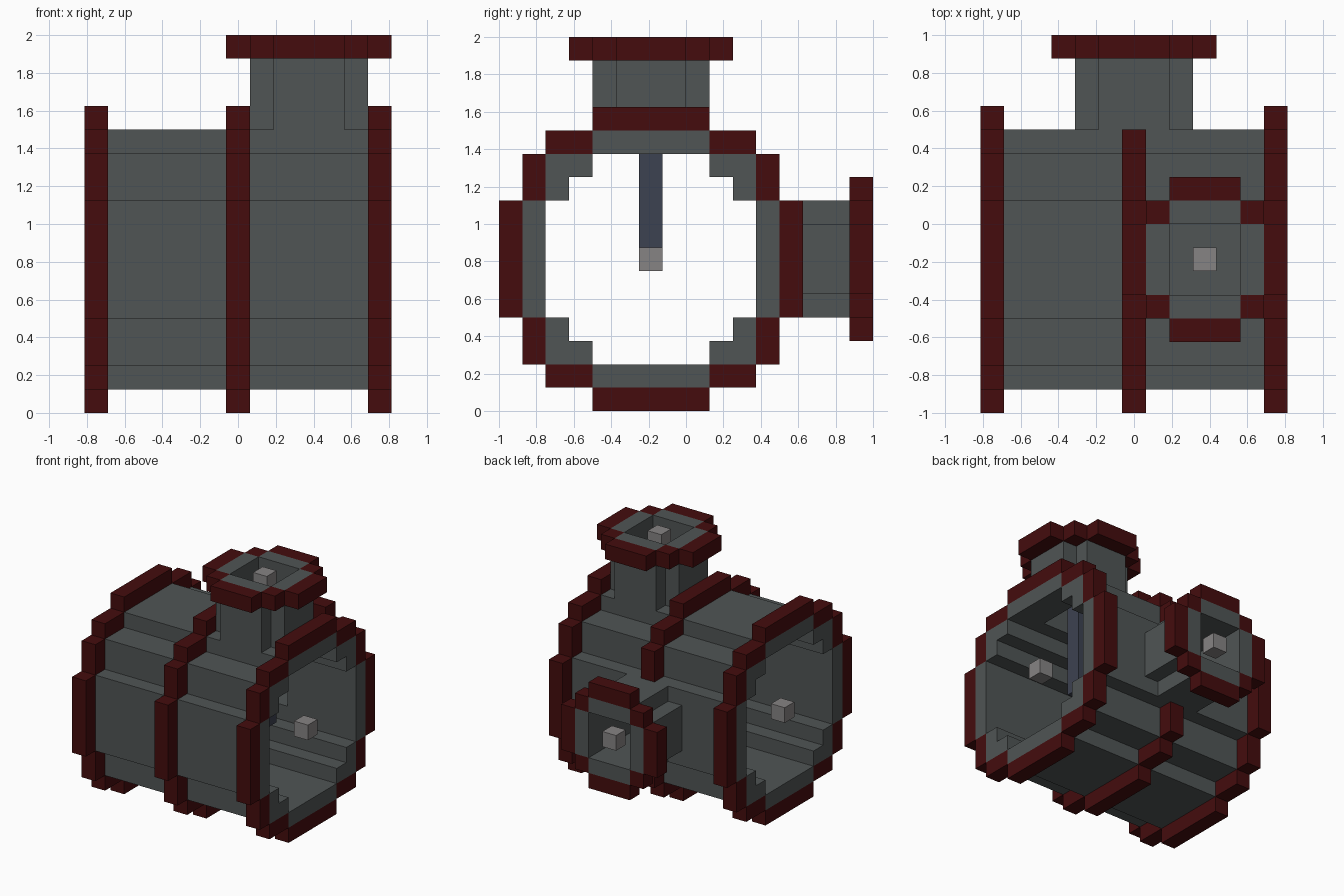
import bpy
import bmesh
from mathutils import Vector

cube = bpy.data.objects.get("Cube")
if cube:
    bpy.data.objects.remove(cube, do_unlink=True)

UNIT = 0.125
ORIGIN = Vector((-0.8125, -1.0, 0.0))
MID = 6       # centre cell of the main tube on every axis
TOP_X = 9     # centre cell of the upright pipe along x
RIM = 15      # layer of the pipe flanges


def material(name, color):
    mat = bpy.data.materials.new(name)
    mat.use_nodes = True
    mat.diffuse_color = (*color, 1)
    bsdf = mat.node_tree.nodes["Principled BSDF"]
    bsdf.inputs["Base Color"].default_value = (*color, 1)
    bsdf.inputs["Roughness"].default_value = 0.8
    return mat


iron = material("iron grey", (0.08, 0.09, 0.09))
red = material("dark red", (0.058, 0.0037, 0.004))
blue = material("slate blue", (0.046, 0.054, 0.082))
light = material("light grey", (0.24, 0.23, 0.23))


def section(radius, rule):
    """Square-grid cross-section around a centre, chosen by larger and smaller offset."""
    span = range(-radius, radius + 1)
    return {(a, b) for a in span for b in span
            if rule(max(abs(a), abs(b)), min(abs(a), abs(b)))}


# Stepped round cross-sections
tube_wall = section(5, lambda m, n: (m == 5 and n <= 2) or (m == 4 and n >= 3))
tube_band = section(6, lambda m, n: (m == 6 and n <= 2) or (m == 5 and n in (3, 4)))
pipe_wall = section(2, lambda m, n: m == 2 and n <= 1)
pipe_bore = section(1, lambda m, n: True)
pipe_rim = section(3, lambda m, n: (m == 3 and n <= 1) or (m == 2 and n == 2))


def along_x(profile, layers):
    return {(i, MID + a, MID + b) for i in layers for a, b in profile}


def along_y(profile, layers):
    return {(MID + a, j, MID + b) for j in layers for a, b in profile}


def along_z(profile, layers):
    return {(TOP_X + a, MID + b, k) for k in layers for a, b in profile}


center = {(0, 0)}
shell_layer, band_layer = 11, 12
pipe_layers = range(band_layer, RIM + 1)
bores = (along_y(pipe_bore, range(shell_layer, RIM + 1))
         | along_z(pipe_bore, range(shell_layer, RIM + 1)))
back_pipe = along_y(pipe_wall, pipe_layers)
top_pipe = along_z(pipe_wall, pipe_layers)

parts = {
    "main_tube": (along_x(tube_wall, range(13)) - bores, iron),
    "back_pipe": (back_pipe, iron),
    "top_pipe": (top_pipe, iron),
    "right_band": (along_x(tube_band, [0]), red),
    "middle_band": (along_x(tube_band, [MID]) - bores - back_pipe, red),
    "left_band": (along_x(tube_band, [12]), red),
    "back_flange": (along_y(pipe_rim, [RIM]), red),
    "top_flange": (along_z(pipe_rim, [RIM]), red),
    "core_rod": (along_z(center, range(MID, RIM)), blue),
    "right_port_block": (along_x(center, [0]), light),
    "left_port_block": (along_x(center, [12]), light),
    "back_port_block": (along_y(center, [RIM]), light),
    "top_port_block": (along_z(center, [RIM]), light),
}
solid = set().union(*(cells for cells, _ in parts.values()))


def build(name, cells, mat):
    """Skin the blocks of a part, leaving out faces pressed against other blocks."""
    bm = bmesh.new()
    verts = {}

    def corner(point):
        if point not in verts:
            verts[point] = bm.verts.new(ORIGIN + UNIT * Vector(point))
        return verts[point]

    for cell in sorted(cells):
        for axis in range(3):
            for side in (0, 1):
                near = list(cell)
                near[axis] += 2 * side - 1
                if tuple(near) in solid:
                    continue
                u, v = (axis + 1) % 3, (axis + 2) % 3
                loop = []
                for du, dv in ((0, 0), (1, 0), (1, 1), (0, 1)):
                    point = list(cell)
                    point[axis] += side
                    point[u] += du
                    point[v] += dv
                    loop.append(corner(tuple(point)))
                bm.faces.new(loop if side else loop[::-1])
    mesh = bpy.data.meshes.new(name)
    bm.to_mesh(mesh)
    bm.free()
    mesh.materials.append(mat)
    obj = bpy.data.objects.new(name, mesh)
    bpy.context.collection.objects.link(obj)


for part, (blocks, mat) in parts.items():
    build(part, blocks, mat)
